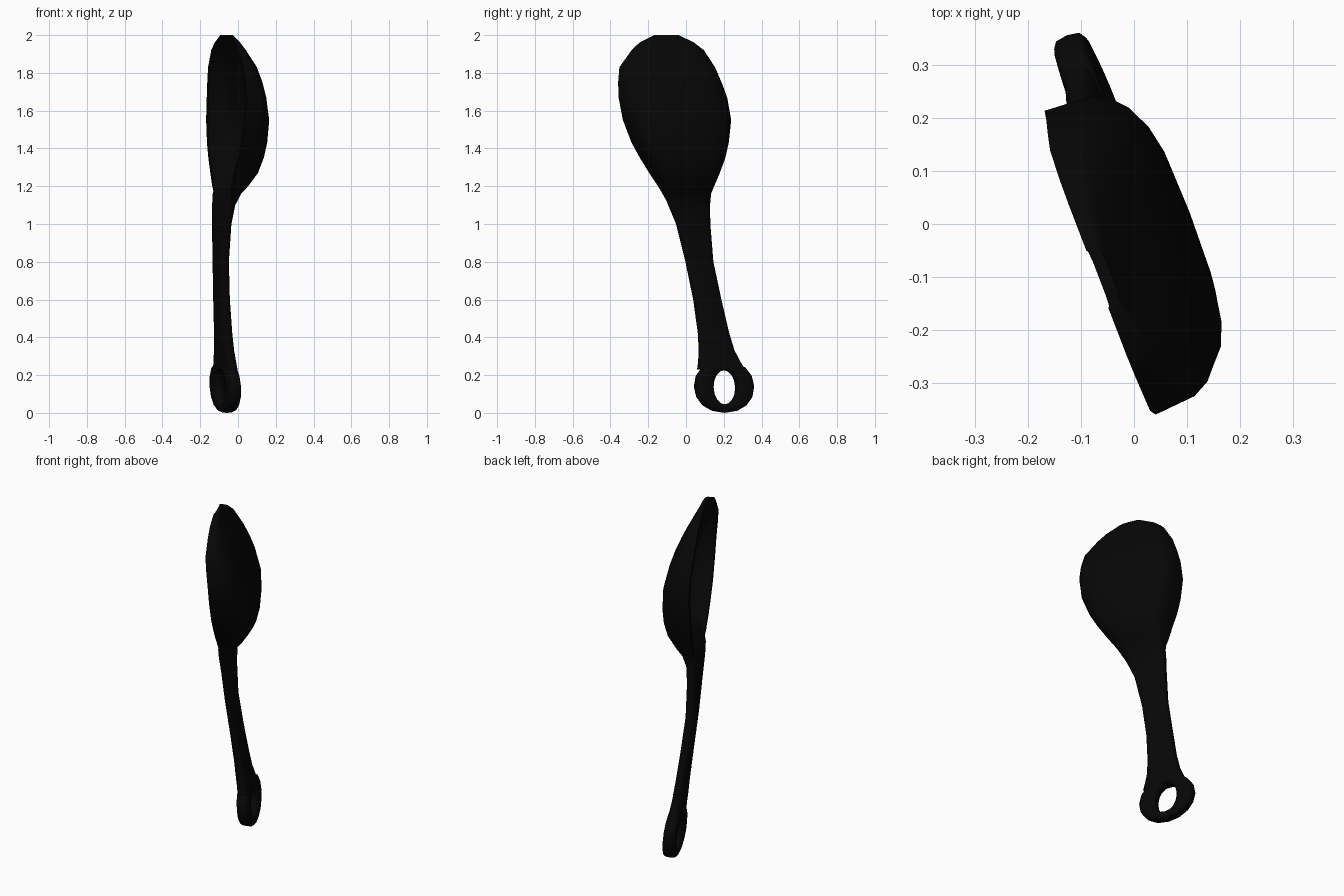
import bpy, bmesh, math
from mathutils import Vector

cube = bpy.data.objects.get("Cube")
if cube:
    bpy.data.objects.remove(cube, do_unlink=True)

black = bpy.data.materials.new("black plastic")
black.use_nodes = True
black.diffuse_color = (0.002, 0.002, 0.002, 1)
black.node_tree.nodes["Principled BSDF"].inputs["Base Color"].default_value = black.diffuse_color

# The spoon is turned about z: u runs across its width, w through its depth
TURN = math.radians(21)
ACROSS = Vector((math.sin(TURN), -math.cos(TURN), 0))
DEPTH = Vector((math.cos(TURN), math.sin(TURN), 0))


def place(u, w, z):
    return ACROSS * u + DEPTH * w + Vector((0, 0, z))


def rounded(t, power):
    """Point on a squarish unit oval."""
    c, s = math.cos(t), math.sin(t)
    return (math.copysign(abs(c) ** power, c), math.copysign(abs(s) ** power, s))


def loft(name, rings, closed):
    """Skin a row of equal point rings, capping the ends unless closed."""
    bm = bmesh.new()
    loops = [[bm.verts.new(p) for p in ring] for ring in rings]
    pairs = list(zip(loops, loops[1:]))
    if closed:
        pairs.append((loops[-1], loops[0]))
    else:
        bm.faces.new(loops[0])
        bm.faces.new(loops[-1])
    for a, b in pairs:
        for i in range(len(a)):
            j = (i + 1) % len(a)
            bm.faces.new((a[i], a[j], b[j], b[i]))
    bmesh.ops.remove_doubles(bm, verts=bm.verts, dist=0.0005)
    bmesh.ops.recalc_face_normals(bm, faces=bm.faces)
    mesh = bpy.data.meshes.new(name)
    bm.to_mesh(mesh)
    bm.free()
    obj = bpy.data.objects.new(name, mesh)
    bpy.context.collection.objects.link(obj)
    mesh.materials.append(black)
    bpy.ops.object.select_all(action="DESELECT")
    obj.select_set(True)
    bpy.context.view_layer.objects.active = obj
    bpy.ops.object.shade_smooth_by_angle(angle=math.radians(50))
    return obj


def section(z, u0, u1, rim, outer, inner, lip, steps=12):
    """Cross-section: an outer arc, then an inner arc set in by the lip."""
    mid, half = (u0 + u1) / 2, (u1 - u0) / 2
    ring = []
    for i in range(steps + 1):
        c, s = rounded(math.pi * i / steps, 0.56)
        ring.append(place(mid + half * c, rim + (outer - rim) * s, z))
    for i in range(steps + 1):
        c, s = rounded(math.pi * (1 - i / steps), 0.56)
        ring.append(place(mid + (half - lip) * c, rim + (inner - rim) * s, z))
    return ring


# Handle: height, edges, middle depth, half thickness
handle = [
    (0.23, -0.330, -0.065, 0.003, 0.034),
    (0.27, -0.306, -0.073, -0.002, 0.033),
    (0.33, -0.276, -0.080, -0.011, 0.032),
    (0.42, -0.250, -0.079, -0.021, 0.030),
    (0.60, -0.213, -0.060, -0.041, 0.028),
    (0.80, -0.175, -0.023, -0.060, 0.027),
    (1.00, -0.160, 0.027, -0.067, 0.031),
    (1.10, -0.157, 0.072, -0.065, 0.036),
]
# Bowl: height, edges, rim depth, outer depth, inner depth, lip width
bowl = [
    (1.16, -0.160, 0.105, -0.074, 0.000, -0.097, 0.010),
    (1.20, -0.172, 0.128, -0.080, 0.036, -0.075, 0.022),
    (1.27, -0.195, 0.177, -0.082, 0.081, 0.010, 0.025),
    (1.35, -0.225, 0.230, -0.082, 0.100, 0.064, 0.025),
    (1.43, -0.245, 0.277, -0.082, 0.106, 0.077, 0.025),
    (1.55, -0.260, 0.327, -0.081, 0.102, 0.073, 0.025),
    (1.67, -0.243, 0.350, -0.084, 0.074, 0.046, 0.025),
    (1.75, -0.217, 0.350, -0.091, 0.048, 0.020, 0.025),
    (1.83, -0.187, 0.340, -0.098, 0.014, -0.014, 0.025),
    (1.92, -0.132, 0.270, -0.101, -0.033, -0.060, 0.025),
    (1.96, -0.080, 0.225, -0.102, -0.055, -0.080, 0.022),
    (2.00, 0.005, 0.140, -0.102, -0.074, -0.098, 0.010),
]
rings = [section(z, a, b, w, w + t, w - t, 0) for z, a, b, w, t in handle]
rings += [section(*row) for row in bowl]
loft("spoon_bowl_and_handle", rings, False)

# Hanging loop at the end of the handle
loop = []
COUNT = 16
for k in range(COUNT):
    c, s = rounded(2 * math.pi * k / COUNT, 0.95)
    out_u, out_z = -0.212 + 0.166 * c, 0.14 + 0.14 * s
    in_u, in_z = -0.214 + 0.066 * c, 0.135 + 0.09 * s
    ring = []
    for i in range(12):
        across, depth = rounded(2 * math.pi * i / 12, 0.55)
        f = (across + 1) / 2
        u, z = in_u + (out_u - in_u) * f, in_z + (out_z - in_z) * f
        ring.append(place(u, 0.019 - 0.07 * z + 0.034 * depth, z))
    loop.append(ring)
loft("hanging_loop", loop, True)
